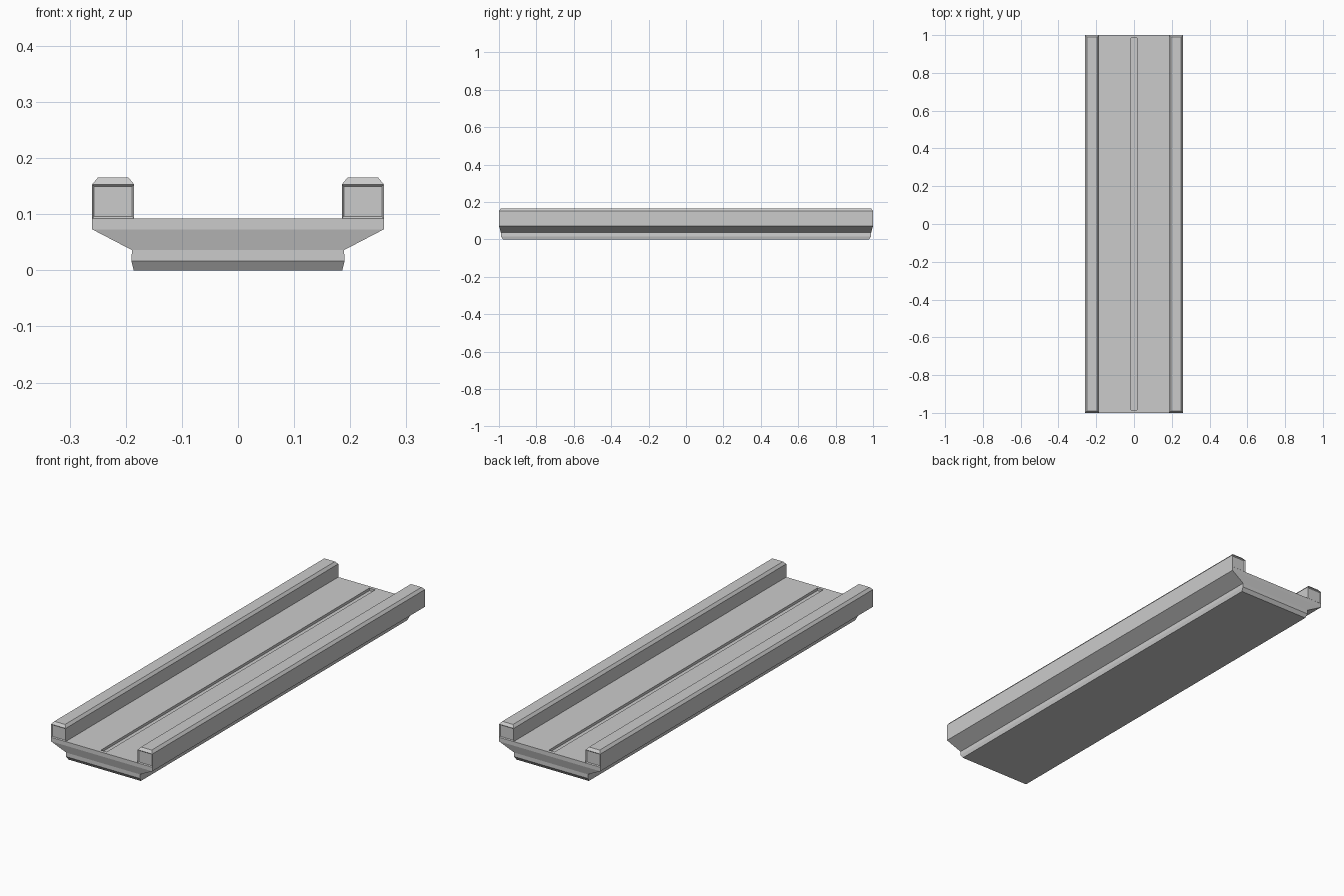
import bpy, bmesh

if "Cube" in bpy.data.objects:
    bpy.data.objects.remove(bpy.data.objects["Cube"])


def loft(name, layers, cap_bottom=True, cap_top=True, panel=None):
    """Stack of rectangles (x0, x1, half_y, z) joined into a solid."""
    bm = bmesh.new()
    rings = []
    for x0, x1, y, z in layers:
        rings.append([bm.verts.new(p) for p in
                      ((x0, -y, z), (x1, -y, z), (x1, y, z), (x0, y, z))])
    for a, b in zip(rings, rings[1:]):
        for i in range(4):
            j = (i + 1) % 4
            bm.faces.new((a[i], a[j], b[j], b[i]))
    if cap_bottom:
        bm.faces.new(rings[0][::-1])
    if cap_top:
        bm.faces.new(rings[-1])
    bm.normal_update()
    if panel:
        # Recessed square panels on the two end faces
        ends = [f for f in bm.faces if abs(f.normal.y) > 0.99]
        bmesh.ops.inset_individual(bm, faces=ends, thickness=panel[0],
                                   depth=-panel[1])
    me = bpy.data.meshes.new(name)
    bm.to_mesh(me)
    bm.free()
    ob = bpy.data.objects.new(name, me)
    bpy.context.collection.objects.link(ob)
    return ob


def sym(hx, hy, z):
    return (-hx, hx, hy, z)


# Deck slab: chamfered foot, flared sides, flat top
deck = loft("deck", [sym(0.186, 0.978, 0), sym(0.19, 0.99, 0.017),
                     sym(0.189, 0.99, 0.036), sym(0.26, 1, 0.073),
                     sym(0.26, 1, 0.092)])

# Shallow closed groove along the middle of the deck
cutter = loft("groove_cutter", [sym(0.015, 0.985, 0.08),
                                sym(0.015, 0.985, 0.11)])
cutter.hide_render = True
cutter.hide_viewport = True
mod = deck.modifiers.new("groove", 'BOOLEAN')
mod.operation = 'DIFFERENCE'
mod.solver = 'EXACT'
mod.object = cutter

# Raised side curbs with chamfered tops and recessed end panels
for side, name in ((-1, "left_curb"), (1, "right_curb")):
    layers = []
    for inner, outer, y, z in ((0.185, 0.26, 1, 0.092),
                               (0.185, 0.26, 1, 0.153),
                               (0.195, 0.25, 0.99, 0.165)):
        x0, x1 = sorted((side * inner, side * outer))
        layers.append((x0, x1, y, z))
    loft(name, layers, cap_bottom=False, panel=(0.005, 0.004))
